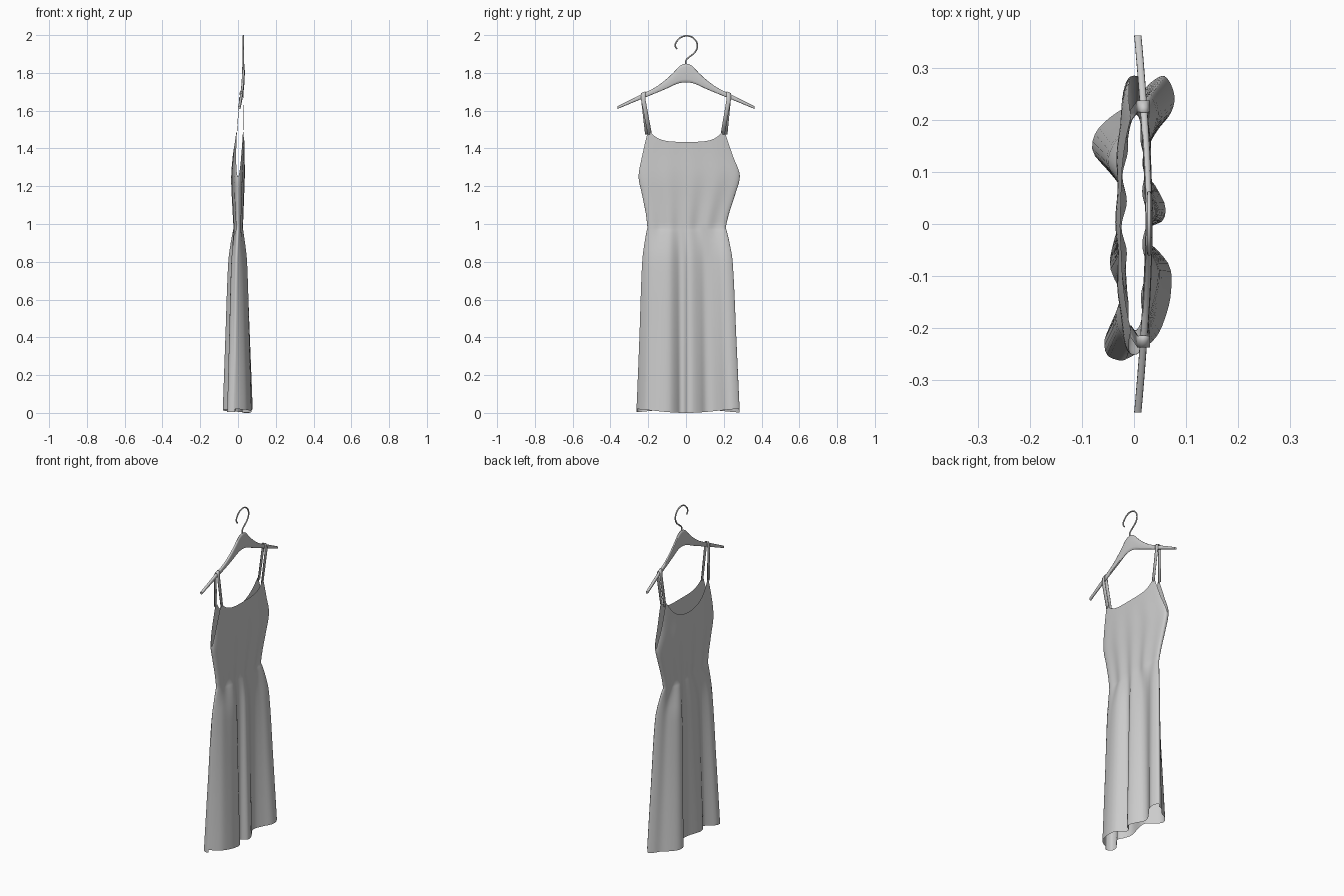
import bpy, math
from mathutils import Vector

if "Cube" in bpy.data.objects:
    bpy.data.objects.remove(bpy.data.objects["Cube"])


def curve_at(table, t):
    """Smooth (Hermite) lookup in a table of (key, value) pairs."""
    n = len(table)
    t = min(max(t, table[0][0]), table[-1][0])
    i = max(j for j in range(n - 1) if table[j][0] <= t)

    def slope(j):
        a, b = table[max(j - 1, 0)], table[min(j + 1, n - 1)]
        return (b[1] - a[1]) / (b[0] - a[0])
    (t0, v0), (t1, v1) = table[i], table[i + 1]
    h = t1 - t0
    u = (t - t0) / h
    return ((2*u**3 - 3*u**2 + 1) * v0 + (u**3 - 2*u**2 + u) * h * slope(i)
            + (3*u**2 - 2*u**3) * v1 + (u**3 - u**2) * h * slope(i + 1))


def loft(name, rows, closed=True, caps=False, angle=50):
    """Skin a list of equally long point rows."""
    n = len(rows[0])
    verts = [p for r in rows for p in r]
    faces = []
    for r in range(len(rows) - 1):
        for c in range(n if closed else n - 1):
            d = (c + 1) % n
            faces.append((r*n + c, r*n + d, (r+1)*n + d, (r+1)*n + c))
    if caps:
        faces.append(tuple(reversed(range(n))))
        faces.append(tuple(range(len(verts) - n, len(verts))))
    me = bpy.data.meshes.new(name)
    me.from_pydata([tuple(v) for v in verts], [], faces)
    ob = bpy.data.objects.new(name, me)
    bpy.context.collection.objects.link(ob)
    bpy.context.view_layer.objects.active = ob
    bpy.ops.object.select_all(action='DESELECT')
    ob.select_set(True)
    bpy.ops.object.shade_smooth_by_angle(angle=math.radians(angle))
    return ob


# Hem outline (x, y): the +x sheet runs from -y to +y, the -x sheet runs back
hem_out = [(-.015, -.26), (.015, -.243), (.045, -.215), (.062, -.175), (.071, -.135),
           (.07, -.085), (.045, -.05), (.024, -.03), (.03, -.006), (.055, .006),
           (.06, .035), (.04, .075), (.018, .105), (.02, .14), (.045, .18),
           (.072, .215), (.078, .25)]
hem_back = [(.06, .284), (.03, .27), (.0, .235), (-.04, .21), (-.073, .178),
            (-.08, .14), (-.052, .105), (-.022, .07), (-.024, .02), (-.038, -.03),
            (-.047, -.08), (-.028, -.125), (-.01, -.15), (-.025, -.178),
            (-.055, -.215), (-.053, -.25), (-.03, -.262)]
hem = hem_out + hem_back


def hem_point(t):
    i = int(math.floor(t))
    u = t - i
    a, b, c, d = (Vector(hem[(i + k) % len(hem)]) for k in (-1, 0, 1, 2))
    return 0.5 * (2*b + (c - a)*u + (2*a - 5*b + 4*c - d)*u*u + (3*b - a - 3*c + d)*u**3)


# Dress profile tables keyed by height
WAIST = 0.98
half_w = [(.98, .207), (1.05, .219), (1.15, .245), (1.25, .268), (1.36, .252), (1.5, .235)]
mid_y = [(.98, .003), (1.25, .017), (1.36, .008), (1.5, 0)]
depth = [(.98, .02), (1.1, .027), (1.25, .034), (1.38, .03), (1.5, .026)]
mid_x = [(.98, .001), (1.25, 0), (1.5, .01)]
flare = [(0, 1), (.4, .76), (.8, .5), (.9, .28), (WAIST, .02)]


def cloth(s, side, z):
    """Point on the bodice: s = -1..1 across, side = +1 (+x sheet) or -1."""
    b = math.sqrt(max(0, 1 - s*s))
    fold = .005 * math.sin(13*s + side) * b * max(0, 1 - (z - WAIST) / .45)
    x = curve_at(mid_x, z) + side * curve_at(depth, z) * b ** .7 + fold
    return Vector((x, curve_at(mid_y, z) + s * curve_at(half_w, z), z))


def top_edge(s, side):
    a = abs(s)
    if a > .85:
        return 1.25 + .25 * ((1 - a) / .15) ** .7
    return 1.435 + .065 * (a/.85)**4 if side > 0 else 1.375 + .125 * (a/.85)**2.5


# Dress: skirt and bodice in one open tube
N = 64
columns = []
for side in (1, -1):
    for k in range(N):
        s = -side * math.cos(math.pi * k / N)
        f = (1 - math.cos(math.pi * k / N)) / 2
        t = f * len(hem_out) if side > 0 else len(hem_out) + f * len(hem_back)
        columns.append((s, side, hem_point(t)))
rows = []
for r in range(20):
    row = []
    for s, side, h in columns:
        z0 = .012 + .012 * math.cos(9 * h.y) * (1 if side < 0 else -1)
        z = z0 + (WAIST - z0) * (1 - (1 - r/20) ** 1.5)
        w = curve_at(flare, z)
        p = cloth(s, side, WAIST).lerp(Vector((h.x, h.y, 0)), w)
        row.append(Vector((p.x, p.y, z)))
    rows.append(row)
for r in range(17):
    rows.append([cloth(s, side, WAIST + (top_edge(s, side) - WAIST) * r / 16)
                 for s, side, h in columns])
loft("dress", rows, angle=80)

# Hanger bar: rounded sections lofted along y, bowed towards +x in the middle
upper = [(0, 1.85), (.03, 1.84), (.06, 1.808), (.1, 1.77), (.16, 1.725), (.24, 1.685), (.365, 1.622)]
lower = [(0, 1.75), (.03, 1.747), (.06, 1.737), (.1, 1.718), (.16, 1.693), (.24, 1.66), (.365, 1.608)]


def hanger_x(y):
    return .007 + .022 * (1 - (abs(y) / .365) ** 1.5)


rows = []
for i in range(41):
    y = -.362 + .724 * i / 40
    zt, zb = curve_at(upper, abs(y)), curve_at(lower, abs(y))
    row = []
    for k in range(12):
        a = math.tau * k / 12
        c, q = math.cos(a), math.sin(a)
        row.append((hanger_x(y) + .007 * math.copysign(abs(c) ** .6, c), y,
                    (zt + zb)/2 + (zt - zb)/2 * math.copysign(abs(q) ** .6, q)))
    rows.append(row)
loft("hanger_bar", rows, caps=True)

# Hook
pts = [(0, 1.84), (0, 1.866), (.02, 1.886), (.048, 1.91), (.06, 1.945), (.046, 1.978),
       (.015, 1.995), (-.018, 1.992), (-.045, 1.972), (-.057, 1.945), (-.048, 1.926)]
cu = bpy.data.curves.new("hanger_hook", 'CURVE')
cu.dimensions = '3D'
cu.bevel_depth = .004
cu.bevel_resolution = 2
cu.resolution_u = 5
cu.use_fill_caps = True
sp = cu.splines.new('BEZIER')
sp.bezier_points.add(len(pts) - 1)
for bp, (y, z) in zip(sp.bezier_points, pts):
    bp.co = (.029, y, z)
    bp.handle_left_type = bp.handle_right_type = 'AUTO'
hook = bpy.data.objects.new("hanger_hook", cu)
bpy.context.collection.objects.link(hook)
bpy.ops.object.select_all(action='DESELECT')
hook.select_set(True)
bpy.context.view_layer.objects.active = hook
bpy.ops.object.convert(target='MESH')

# Shoulder straps: ribbons from the +x sheet over the bar to the -x sheet
for sign, label in ((-1, "left"), (1, "right")):
    y = sign * .226
    hx, zt = hanger_x(y), curve_at(upper, .226)
    front = cloth(sign * .81, 1, 1.475)
    back = cloth(sign * .87, -1, 1.475)
    path = [front, Vector((hx + .012, y, zt - .035)), Vector((hx + .011, y, zt - .004)),
            Vector((hx + .005, y, zt + .006)), Vector((hx - .005, y, zt + .006)),
            Vector((hx - .011, y, zt - .004)), Vector((hx - .012, y, zt - .035)), back]
    strap = loft(label + "_strap", [[p + Vector((0, e, -sign * e * .45 if 0 < i < 7 else 0))
                                     for e in (-.011, 0, .011)]
                                    for i, p in enumerate(path)], closed=False, angle=80)
    thick = strap.modifiers.new("thickness", 'SOLIDIFY')
    thick.thickness = .002
